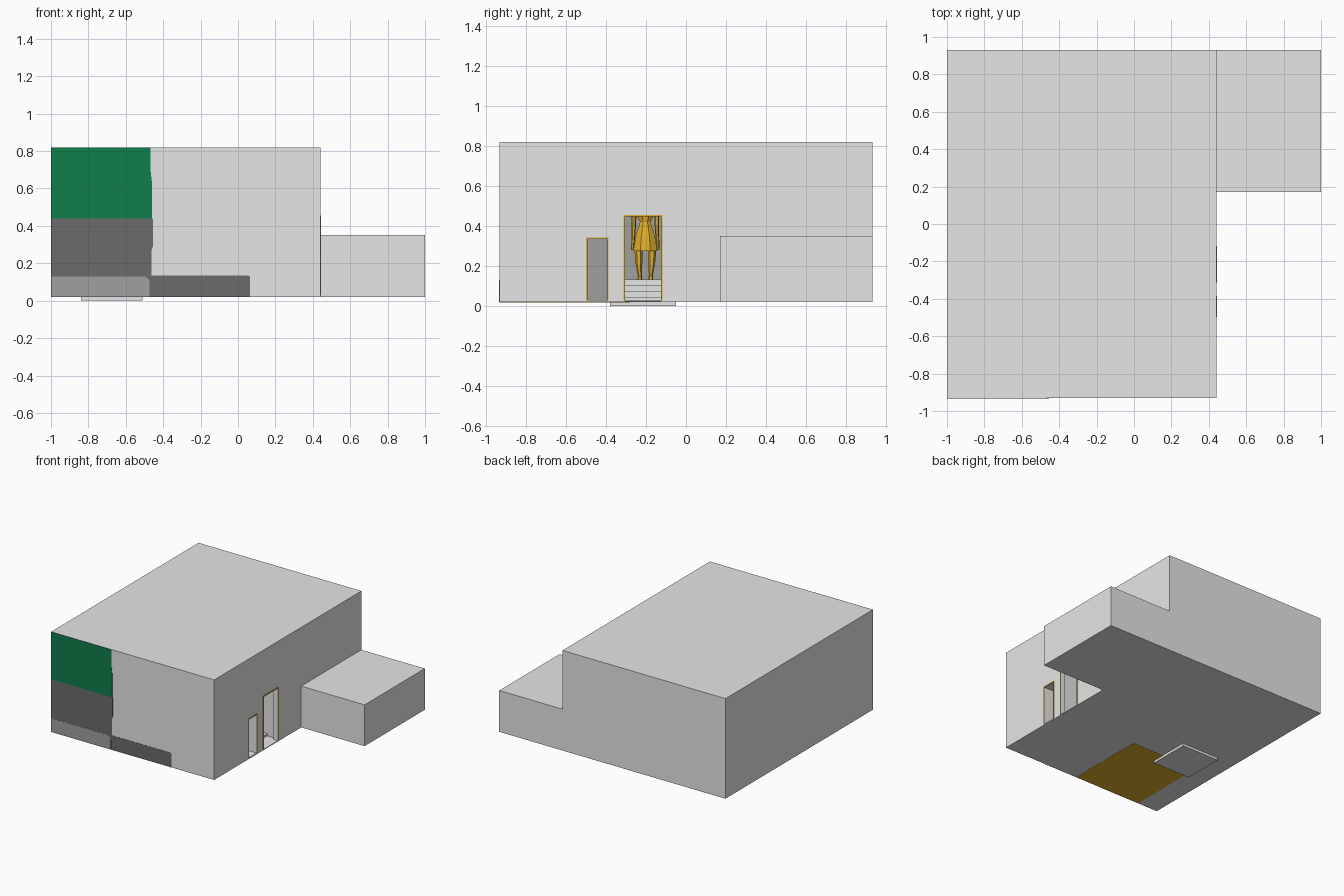
import bpy, math
from mathutils import Vector

if "Cube" in bpy.data.objects:
    bpy.data.objects.remove(bpy.data.objects["Cube"])


def mat(name, col):
    m = bpy.data.materials.new(name)
    m.diffuse_color = (*col, 1)
    m.use_nodes = True
    m.node_tree.nodes["Principled BSDF"].inputs["Base Color"].default_value = m.diffuse_color
    return m


LIGHT = mat("light grey", (0.79, 0.79, 0.79))
MID = mat("mid grey", (0.35, 0.35, 0.35))
DARK = mat("dark grey", (0.145, 0.145, 0.145))
GREEN = mat("green", (0.005, 0.21, 0.07))
OCHRE = mat("ochre", (0.74, 0.43, 0.025))


def mesh(name, verts, faces, m):
    me = bpy.data.meshes.new(name)
    me.from_pydata(verts, [], faces)
    me.materials.append(m)
    ob = bpy.data.objects.new(name, me)
    bpy.context.collection.objects.link(ob)
    return ob


def box(name, x0, x1, y0, y1, z0, z1, m):
    v = [(x, y, z) for z in (z0, z1) for x, y in ((x0, y0), (x1, y0), (x1, y1), (x0, y1))]
    f = [(3, 2, 1, 0), (4, 5, 6, 7)] + [(i, (i + 1) % 4, (i + 1) % 4 + 4, i + 4) for i in range(4)]
    return mesh(name, v, f, m)


def cut(ob, *dims):
    c = box("cutter", *dims, LIGHT)
    c.hide_render = True
    mod = ob.modifiers.new("opening", 'BOOLEAN')
    mod.object, mod.operation, mod.solver = c, 'DIFFERENCE', 'EXACT'
    bpy.context.view_layer.objects.active = ob
    bpy.ops.object.modifier_apply(modifier=mod.name)
    bpy.data.objects.remove(c)


def front_plate(name, outline, m, t=0.002):
    """Thin plate on the front wall from an (x, z) outline, anticlockwise."""
    n = len(outline)
    v = [(x, y, z) for y in (-0.93 - t, -0.93) for x, z in outline]
    f = [tuple(range(n)), tuple(reversed(range(n, 2 * n)))]
    f += [(i, i + n, (i + 1) % n + n, (i + 1) % n) for i in range(n)]
    return mesh(name, v, f, m)


def round_corner(x, z, r):
    """Points around a rounded top right corner."""
    return [(x - r + r * math.cos(a * math.pi / 8), z - r + r * math.sin(a * math.pi / 8))
            for a in range(5)]


def limb(name, rings, m, sides=8):
    """Lofted solid; each ring is (centre, radius x, radius y)."""
    v, f = [], []
    for (cx, cy, cz), rx, ry in rings:
        for i in range(sides):
            a = 2 * math.pi * (i + 0.5) / sides
            v.append((cx + rx * math.cos(a), cy + ry * math.sin(a), cz))
    for k in range(len(rings) - 1):
        for i in range(sides):
            j = (i + 1) % sides
            f.append((k * sides + i, k * sides + j, (k + 1) * sides + j, (k + 1) * sides + i))
    f += [tuple(reversed(range(sides))), tuple(range(len(v) - sides, len(v)))]
    return mesh(name, v, f, m)


# Main hall with entrance, inner lobby and side niche
hall = box("main_building", -1, 0.44, -0.93, 0.93, 0.02, 0.82, LIGHT)
cut(hall, 0.06, 0.40, -0.33, -0.10, 0.026, 0.72)
cut(hall, 0.38, 0.50, -0.305, -0.125, 0.026, 0.447)
cut(hall, 0.33, 0.50, -0.492, -0.392, 0.03, 0.335)

# Low annex and ground slab
box("annex", 0.44, 1.0, 0.17, 0.93, 0.02, 0.35, LIGHT)
box("ground_slab", -0.84, -0.51, -0.38, -0.05, 0, 0.02, LIGHT)
box("floor_patch", -0.82, -0.23, -0.93, -0.28, 0.0185, 0.0205, OCHRE)

# Painted front panels
front_plate("green_panel", [(-1, 0.44), (-0.46, 0.44), (-0.46, 0.63), (-0.468, 0.70),
                            (-0.468, 0.82), (-1, 0.82)], GREEN)
front_plate("dark_panel", [(-1, 0.128), (-0.463, 0.128), (-0.463, 0.27), (-0.455, 0.29),
                           (-0.455, 0.44), (-1, 0.44)], DARK)
front_plate("dark_plinth", [(-1, 0.02), (0.065, 0.02)] + round_corner(0.065, 0.135, 0.012)
            + [(-1, 0.135)], DARK, 0.0015)
front_plate("mid_plinth", [(-1, 0.02), (-0.472, 0.02)] + round_corner(-0.472, 0.13, 0.035)
            + [(-1, 0.13)], MID, 0.003)

# Door trims: two jambs and a lintel each
for name, y0, y1, z1, w in (("entrance", -0.313, -0.117, 0.455, 0.008),
                            ("niche", -0.498, -0.386, 0.343, 0.006)):
    box(name + "_left_jamb", 0.44, 0.443, y0, y0 + w, 0.028, z1, OCHRE)
    box(name + "_right_jamb", 0.44, 0.443, y1 - w, y1, 0.028, z1, OCHRE)
    box(name + "_lintel", 0.44, 0.443, y0 + w, y1 - w, z1 - w, z1, OCHRE)

# Recess back walls
box("lobby_back_wall", 0.061, 0.065, -0.329, -0.101, 0.027, 0.719, MID)
box("niche_door", 0.331, 0.335, -0.492, -0.392, 0.03, 0.335, MID)

# Steps inside the entrance
for i, z in enumerate((0.045, 0.073, 0.102, 0.133)):
    box("step_%d" % (i + 1), 0.065, 0.33 - 0.03 * i, -0.329, -0.101,
        0.027 if i == 0 else (0.045, 0.073, 0.102)[i - 1], z, LIGHT)

# Statue standing on the top step
X, Y = 0.17, -0.203
limb("skirt", [((X, Y, 0.275), 0.05, 0.065), ((X, Y, 0.35), 0.042, 0.052),
               ((X, Y, 0.42), 0.024, 0.028)], OCHRE)
limb("torso", [((X, Y, 0.42), 0.024, 0.028), ((X, Y, 0.455), 0.03, 0.045),
               ((X, Y, 0.52), 0.03, 0.05), ((X, Y, 0.545), 0.012, 0.014)], OCHRE)
limb("head", [((X, Y, 0.545), 0.012, 0.014), ((X, Y, 0.565), 0.03, 0.03),
              ((X, Y, 0.60), 0.032, 0.03), ((X, Y, 0.625), 0.014, 0.014)], OCHRE)
for side, s in (("left", -1), ("right", 1)):
    limb(side + "_leg", [((X, Y + s * 0.027, 0.145), 0.011, 0.009),
                         ((X, Y + s * 0.032, 0.215), 0.018, 0.017),
                         ((X, Y + s * 0.034, 0.285), 0.02, 0.021)], OCHRE, 6)
    limb(side + "_foot", [((X + 0.012, Y + s * 0.027, 0.133), 0.028, 0.012),
                          ((X + 0.004, Y + s * 0.027, 0.15), 0.014, 0.010)], OCHRE, 6)
    limb(side + "_arm", [((X, Y + s * 0.064, 0.28), 0.009, 0.007),
                         ((X, Y + s * 0.058, 0.38), 0.013, 0.010),
                         ((X, Y + s * 0.056, 0.46), 0.014, 0.012),
                         ((X, Y + s * 0.048, 0.525), 0.015, 0.014)], OCHRE, 6)
